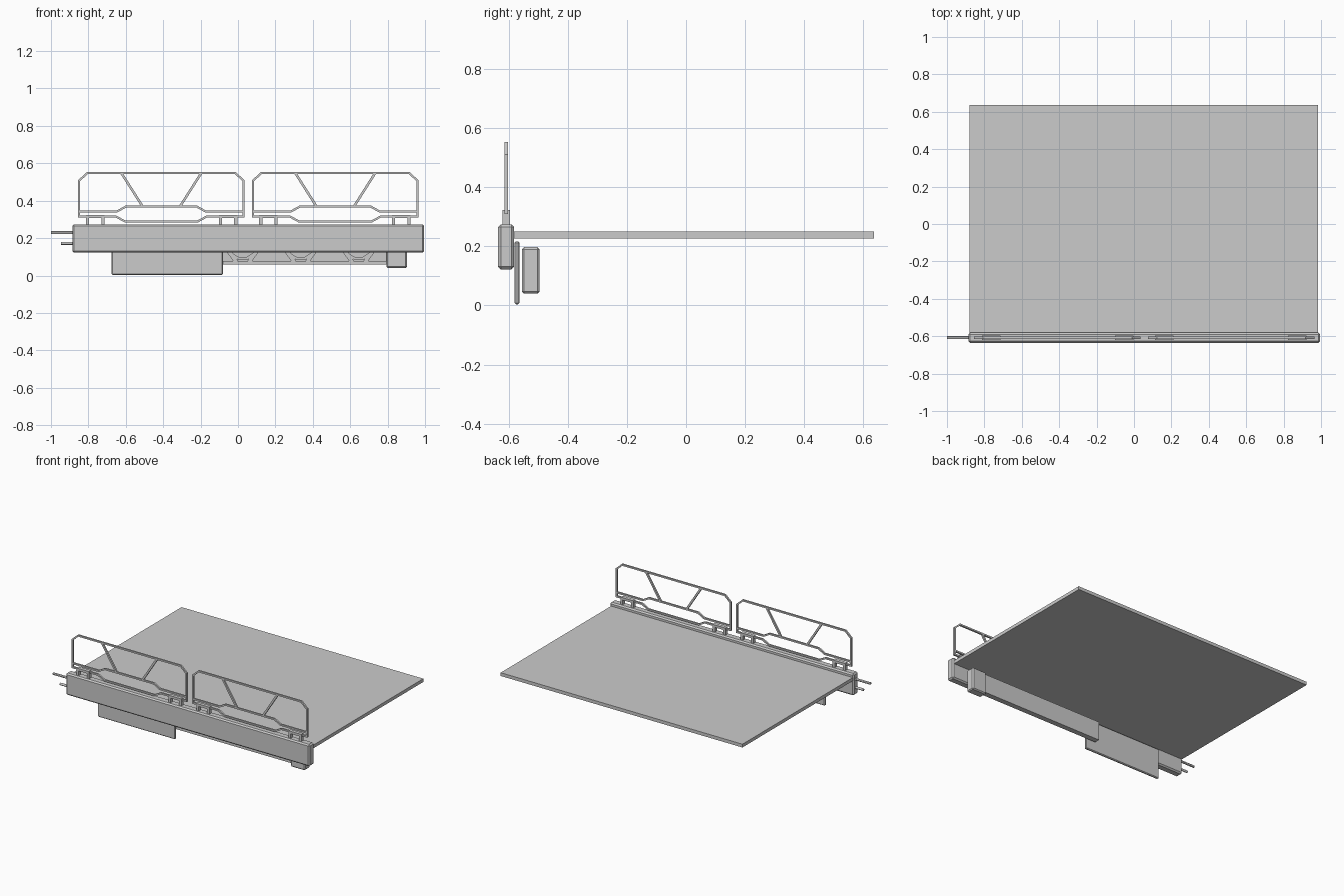
import bpy, bmesh
from mathutils import Vector

if "Cube" in bpy.data.objects:
    bpy.data.objects.remove(bpy.data.objects["Cube"])

CX = 0.055          # symmetry centre of the barrier in x
RAIL_Y = -0.608


def finish(name, bm, bevel=0.0, mirror=False):
    bmesh.ops.recalc_face_normals(bm, faces=bm.faces)
    me = bpy.data.meshes.new(name)
    bm.to_mesh(me)
    bm.free()
    ob = bpy.data.objects.new(name, me)
    bpy.context.collection.objects.link(ob)
    if bevel:
        m = ob.modifiers.new("bevel", 'BEVEL')
        m.width, m.segments = bevel, 1
    if mirror:
        ob.location.x = CX
        ob.modifiers.new("mirror", 'MIRROR')
    return ob


def add_box(bm, x0, x1, y0, y1, z0, z1):
    vs = bmesh.ops.create_cube(bm, size=1)["verts"]
    for v in vs:
        v.co = Vector((x0 if v.co.x < 0 else x1,
                       y0 if v.co.y < 0 else y1,
                       z0 if v.co.z < 0 else z1))


def box(name, *dims, bevel=0.0):
    bm = bmesh.new()
    add_box(bm, *dims)
    return finish(name, bm, bevel)


def add_bar(bm, pts, width, y0, y1, closed=False):
    """Mitred rectangular bar following an x/z path."""
    p = [Vector(q) for q in pts]
    n = len(p)
    rings = []
    for i in range(n):
        a = p[i] - p[i - 1] if (closed or i > 0) else p[1] - p[0]
        b = p[(i + 1) % n] - p[i] if (closed or i < n - 1) else a
        na = Vector((-a.y, a.x)).normalized()
        nb = Vector((-b.y, b.x)).normalized()
        m = (na + nb).normalized()
        off = m * (width / 2 / m.dot(na))
        rings.append([bm.verts.new((q.x, y, q.y)) for q, y in
                      ((p[i] + off, y0), (p[i] + off, y1),
                       (p[i] - off, y1), (p[i] - off, y0))])
    for i in range(n if closed else n - 1):
        r, s = rings[i], rings[(i + 1) % n]
        for k in range(4):
            bm.faces.new((r[k], r[(k + 1) % 4], s[(k + 1) % 4], s[k]))
    if not closed:
        bm.faces.new(rings[0])
        bm.faces.new(rings[-1][::-1])


# Floor slab and main edge beam
box("deck", -0.88, 0.985, -0.585, 0.635, 0.227, 0.25)
box("edge_beam", -0.885, 0.995, -0.635, -0.581, 0.122, 0.274, bevel=0.009)

# Hanging panel, equipment block and backing plate under the deck
box("hanging_panel", -0.677, -0.08, -0.58, -0.563, 0.004, 0.217, bevel=0.005)
box("end_block", 0.793, 0.903, -0.555, -0.495, 0.04, 0.197, bevel=0.007)
box("truss_plate", -0.14, 0.80, -0.525, -0.508, 0.06, 0.19)

# Truss relief in front of the backing plate
bm = bmesh.new()
ty0, ty1 = -0.545, -0.525
add_bar(bm, [(-0.14, 0.069), (0.80, 0.069)], 0.018, ty0, ty1)
add_bar(bm, [(-0.14, 0.181), (0.80, 0.181)], 0.018, ty0, ty1)
for i in range(3):
    c = 0.025 + 0.31 * i
    for s in (-1, 1):
        add_bar(bm, [(c + s * 0.035, 0.074), (c + s * 0.11, 0.18)],
                0.022, ty0, ty1)
    add_bar(bm, [(c - 0.075, 0.125), (c - 0.02, 0.09), (c + 0.02, 0.09),
                 (c + 0.075, 0.125)], 0.014, ty0, ty1)
finish("truss_bars", bm)

# Guard rail frames, mirrored about the beam centre
bm = bmesh.new()
w, y0, y1 = 0.011, RAIL_Y - 0.006, RAIL_Y + 0.006
L, R = -0.904, -0.026
add_bar(bm, [(L, 0.315), (L, 0.508), (L + 0.043, 0.547), (R - 0.043, 0.547),
             (R, 0.508), (R, 0.315), (R - 0.197, 0.315), (R - 0.245, 0.289),
             (L + 0.245, 0.289), (L + 0.197, 0.315)], w, y0, y1, closed=True)
add_bar(bm, [(L, 0.343), (L + 0.203, 0.343), (L + 0.25, 0.369),
             (R - 0.25, 0.369), (R - 0.203, 0.343), (R, 0.343)], w, y0, y1)
for s in (-1, 1):
    m = (L + R) / 2
    add_bar(bm, [(m + s * 0.213, 0.547), (m + s * 0.1, 0.369)], 0.013, y0, y1)
finish("guard_rail", bm, mirror=True)

# Clamp feet holding the rails
bm = bmesh.new()
for c in (-0.818, -0.108):
    add_bar(bm, [(c - 0.041, 0.27), (c - 0.041, 0.315), (c + 0.041, 0.315),
                 (c + 0.041, 0.27)], 0.017, RAIL_Y - 0.012, RAIL_Y + 0.012)
finish("rail_clamps", bm, mirror=True)

# Pipe stubs at the left end
for i, (x0, z) in enumerate(((-1.0, 0.23), (-0.945, 0.172))):
    bpy.ops.mesh.primitive_cylinder_add(
        vertices=12, radius=0.008, depth=-0.87 - x0,
        location=((x0 - 0.87) / 2, RAIL_Y, z), rotation=(0, 1.570796, 0))
    bpy.context.object.name = "pipe_stub_%d" % (i + 1)
    bpy.ops.object.shade_smooth_by_angle()
